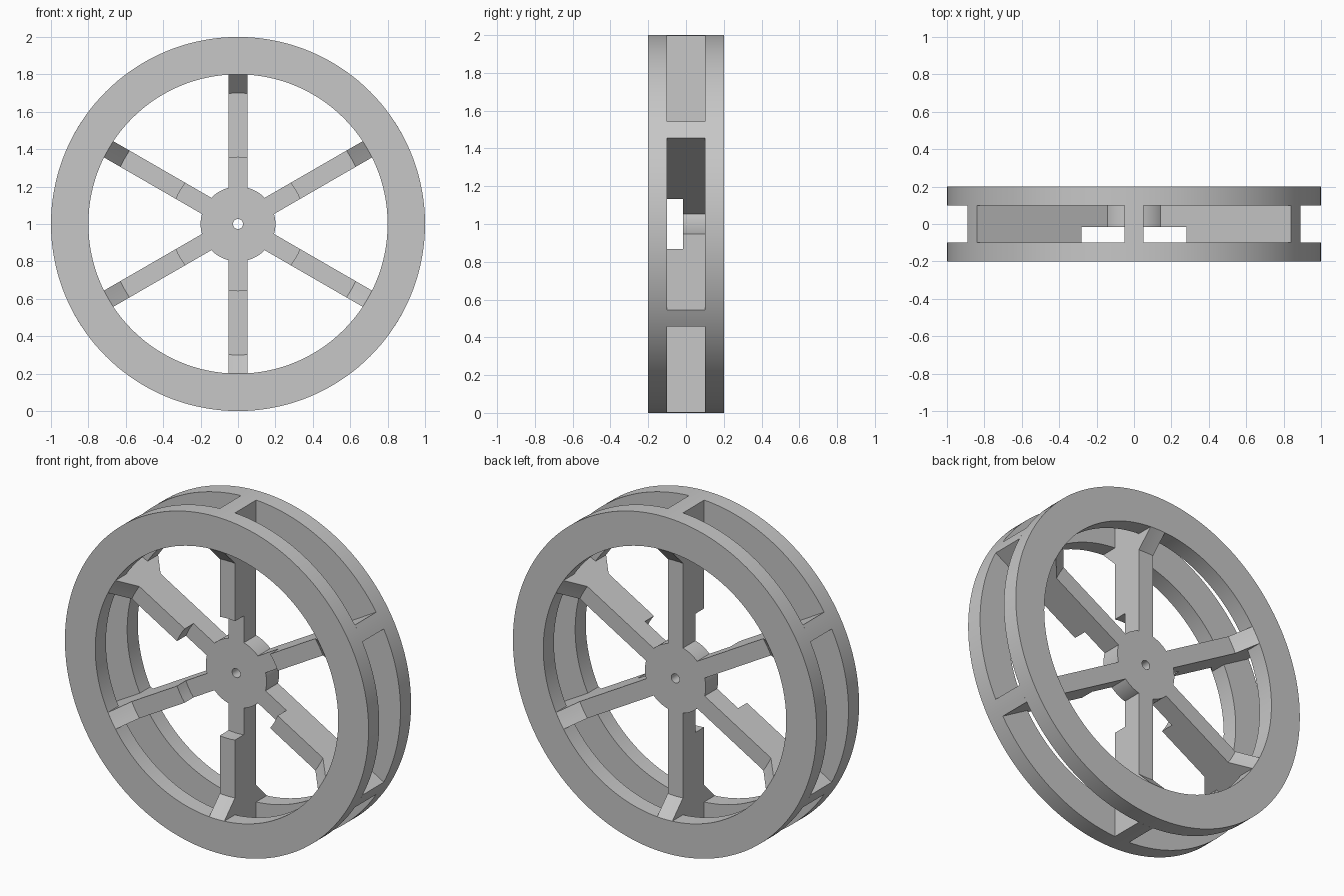
import bpy
import bmesh
from math import cos, sin, pi, sqrt, radians

cube = bpy.data.objects.get("Cube")
if cube:
    bpy.data.objects.remove(cube, do_unlink=True)

GREY = (0.57, 0.57, 0.57, 1.0)
grey = bpy.data.materials.new("plain grey")
grey.use_nodes = True
grey.diffuse_color = GREY
grey.node_tree.nodes["Principled BSDF"].inputs["Base Color"].default_value = GREY

CENTRE_Z = 1.0
SEGMENTS = 144


def make_object(name, rows, closed):
    """Skin a list of matching closed profiles; cap the ends unless closed."""
    bm = bmesh.new()
    loops = [[bm.verts.new(p) for p in row] for row in rows]
    pairs = list(zip(loops, loops[1:]))
    if closed:
        pairs.append((loops[-1], loops[0]))
    else:
        bm.faces.new(loops[0])
        bm.faces.new(loops[-1])
    for a, b in pairs:
        for i in range(len(a)):
            j = (i + 1) % len(a)
            bm.faces.new((a[i], a[j], b[j], b[i]))
    bmesh.ops.recalc_face_normals(bm, faces=bm.faces)
    mesh = bpy.data.meshes.new(name)
    bm.to_mesh(mesh)
    bm.free()
    mesh.materials.append(grey)
    obj = bpy.data.objects.new(name, mesh)
    bpy.context.collection.objects.link(obj)
    bpy.ops.object.select_all(action="DESELECT")
    obj.select_set(True)
    bpy.context.view_layer.objects.active = obj
    bpy.ops.object.shade_smooth_by_angle(angle=radians(30))
    return obj


def ring(name, inner, outer, y0, y1):
    """Flat ring turned around the axle."""
    profile = [(inner, y0), (outer, y0), (outer, y1), (inner, y1)]
    rows = []
    for k in range(SEGMENTS):
        a = 2 * pi * k / SEGMENTS
        rows.append([(r * cos(a), y, CENTRE_Z + r * sin(a)) for r, y in profile])
    return make_object(name, rows, True)


def spoke(name, angle):
    """Side profile (radius, y) swept across the width, ends following the rim."""
    profile = [(HUB_R, HUB_FRONT), (0.357, HUB_FRONT), (0.357, -WEB),
               (0.7, -WEB), (RIM_IN, -RIM_Y), (RIM_IN, -WEB),
               (RIM_OUT, -WEB), (RIM_OUT, WEB),
               (RIM_IN, WEB), (RIM_IN, RIM_Y), (0.7, WEB), (HUB_R, WEB)]
    c, s = cos(angle), sin(angle)
    rows = []
    for k in range(-2, 3):
        t = k * SPOKE_HALF / 2
        row = []
        for r, y in profile:
            d = sqrt(r * r - t * t)
            row.append((d * c - t * s, y, CENTRE_Z + d * s + t * c))
        rows.append(row)
    return make_object(name, rows, False)


RIM_OUT, RIM_IN, RIM_Y = 1.0, 0.8, 0.2
WEB = 0.1            # half depth of spokes and of the rim openings
HUB_R, HUB_FRONT = 0.2, -0.017
SPOKE_HALF = 0.05

# Two rim rings, joined only by the spoke ends
ring("rim_front", RIM_IN, RIM_OUT, -RIM_Y, -WEB)
ring("rim_back", RIM_IN, RIM_OUT, WEB, RIM_Y)

# Hub with axle hole
ring("hub", 0.027, HUB_R, HUB_FRONT, WEB)

# Six notched spokes with sloped gussets at the rim
for n in range(6):
    spoke(f"spoke_{n + 1}", radians(30 + 60 * n))
